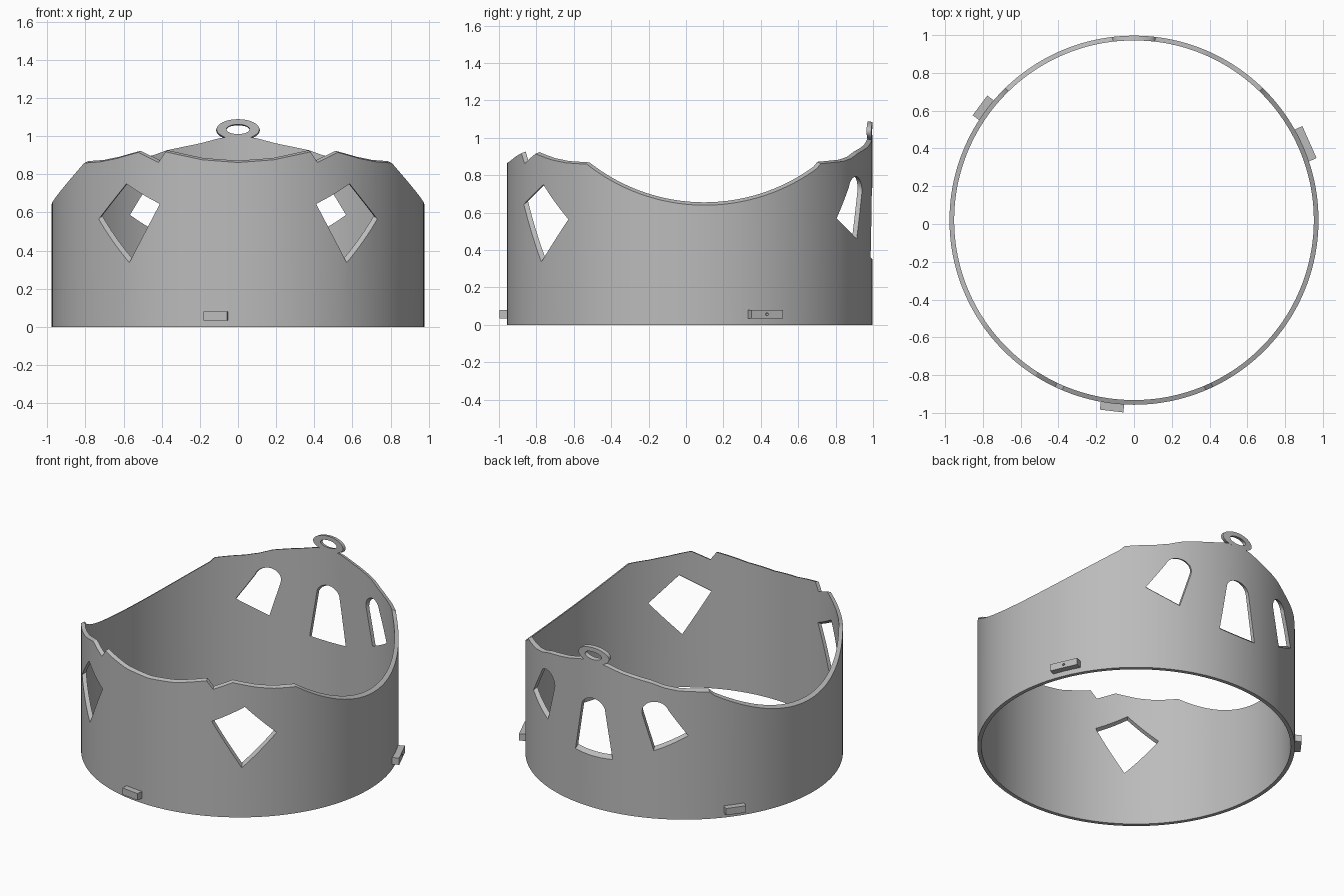
import bpy, bmesh
from math import sin, cos, pi, radians, degrees, sqrt, asin, acos
from mathutils import Vector, Matrix

if "Cube" in bpy.data.objects:
    bpy.data.objects.remove(bpy.data.objects["Cube"])

R, THICK, CY = 0.977, 0.025, 0.02
APEX = Vector((0, CY, 1.25))      # all cuts narrow toward this point
INNER = 1 - THICK / R

grey = bpy.data.materials.new("plain grey")
grey.use_nodes = True
grey.diffuse_color = (0.5, 0.5, 0.5, 1)
grey.node_tree.nodes["Principled BSDF"].inputs["Base Color"].default_value = (0.5, 0.5, 0.5, 1)


def on_wall(angle, z, scale=1.0):
    """Point on the wall; angle in degrees from the front toward +x."""
    a = radians(angle)
    p = Vector((R * sin(a), CY - R * cos(a), z))
    return APEX + (p - APEX) * scale


def make_object(name, bm):
    bmesh.ops.recalc_face_normals(bm, faces=bm.faces)
    mesh = bpy.data.meshes.new(name)
    bm.to_mesh(mesh)
    bm.free()
    mesh.materials.append(grey)
    obj = bpy.data.objects.new(name, mesh)
    bpy.context.collection.objects.link(obj)
    return obj


def activate(obj):
    bpy.ops.object.select_all(action="DESELECT")
    obj.select_set(True)
    bpy.context.view_layer.objects.active = obj


def cut(target, cutter):
    cutter.hide_render = True
    mod = target.modifiers.new("cut", "BOOLEAN")
    mod.operation, mod.solver, mod.object = "DIFFERENCE", "EXACT", cutter
    activate(target)
    bpy.ops.object.modifier_apply(modifier=mod.name)
    bpy.data.objects.remove(cutter)


def bridge_loops(bm, loops):
    """Close a ring of vertex loops into a tube of quads."""
    n = len(loops[0])
    for k, loop in enumerate(loops):
        nxt = loops[(k + 1) % len(loops)]
        for i in range(n):
            j = (i + 1) % n
            bm.faces.new((loop[i], loop[j], nxt[j], nxt[i]))


# Upper edge: front and back heights by angle, with a round dip at each side
FRONT = [(0, .862), (11, .876), (22.9, .918), (25.3, .863), (32.4, .915),
         (41, .882), (47.5, .866), (55.7, .859)]
BACK = [(135.8, .862), (147, .874), (152, .89), (157, .918), (168, .955),
        (174, .982), (180, 1.0)]


def lerp(table, a):
    for (a0, z0), (a1, z1) in zip(table, table[1:]):
        if a <= a1:
            return z0 + (z1 - z0) * (a - a0) / (a1 - a0)
    return table[-1][1]


def rim_height(a):
    if a <= FRONT[-1][0]:
        return lerp(FRONT, a)
    if a >= BACK[0][0]:
        return lerp(BACK, a)
    y = CY - R * cos(radians(a))
    return 1.656 - sqrt(1.016 ** 2 - (y - 0.1) ** 2)


# Wall: columns of faces, with extra columns at the corners of the rim
corners = {a for a, _ in FRONT + BACK}
half = sorted(corners | {a for a in range(0, 181, 2)
                         if all(abs(a - c) > 0.6 for c in corners)})
angles = half + [-a for a in reversed(half[1:-1])]
bm = bmesh.new()
loops = [[], [], [], []]
for a in angles:
    z = rim_height(abs(a))
    top_in = on_wall(a, z, INNER)
    base = on_wall(a, 0)
    base_in = Vector((top_in.x, top_in.y, 0))
    for loop, p in zip(loops, (base, on_wall(a, z), top_in, base_in)):
        loop.append(bm.verts.new(p))
bridge_loops(bm, loops)
wall = make_object("ring_wall", bm)


def window_cutter(outline):
    bm = bmesh.new()
    near, far = ([bm.verts.new(on_wall(a, z, s)) for a, z in outline] for s in (0.9, 1.1))
    bm.faces.new(near)
    bm.faces.new(far)
    for i in range(len(outline)):
        j = (i + 1) % len(outline)
        bm.faces.new((near[i], near[j], far[j], far[i]))
    bmesh.ops.triangulate(bm, faces=bm.faces)
    return make_object("window_cutter", bm)


def arched(b0, b1, s1, s0, bulge):
    """Outline with a straight sill b0-b1 and an arch from s1 to s0."""
    b0, b1, s1, s0 = map(Vector, (b0, b1, s1, s0))
    mid, side = (s0 + s1) / 2, (s1 - s0) / 2
    arch = []
    for i in range(13):
        t = pi * i / 12
        arch.append(mid + side * cos(t) + bulge * sin(t))
    return [b0, b1] + arch


# Windows: a kite on each side of the front, three arches at the back
kite = [(36.8, .75), (48.4, .565), (35.7, .337), (24.8, .645)]
side_arch = arched((180 - 36.5, .57), (180 - 24, .46), (180 - 19.7, .70),
                   (180 - 29.3, .74), Vector((1.2, .07)))
middle_arch = arched((180 - 8.2, .36), (180 + 8.2, .36), (180 + 5.2, .67),
                     (180 - 5.2, .67), Vector((0, .072)))
for sign in (1, -1):
    for outline in (kite, side_arch):
        cut(wall, window_cutter([(sign * a, z) for a, z in outline]))
cut(wall, window_cutter(middle_arch))

# Hanging loop: flat oval ring curved along the wall
bm = bmesh.new()
loops = [[], [], [], []]
for i in range(48):
    t = 2 * pi * i / 48
    spots = [(.115, .054, 1), (.115, .054, INNER), (.062, .026, INNER), (.062, .026, 1)]
    for loop, (w, h, s) in zip(loops, spots):
        loop.append(bm.verts.new(on_wall(180 - degrees(w / R) * cos(t), 1.031 + h * sin(t), s)))
bridge_loops(bm, loops)
hanging_loop = make_object("hanging_loop", bm)


# Tabs: three small blocks around the foot of the wall
def tab(name, angle, length):
    bm = bmesh.new()
    bmesh.ops.create_cube(bm, size=1)
    place = (Matrix.Translation((0, CY, 0)) @ Matrix.Rotation(radians(angle), 4, "Z")
             @ Matrix.Translation((0.987, 0, 0.057)) @ Matrix.Diagonal((0.06, length, 0.046, 1)))
    bmesh.ops.transform(bm, matrix=place, verts=bm.verts)
    return make_object(name, bm)


tab("front_tab", -96.7, .125)
left_tab = tab("left_tab", 24, .185)
tab("right_tab", 143.3, .13)

# Pin hole in the long tab
bm = bmesh.new()
bmesh.ops.create_cone(bm, cap_ends=True, segments=16, radius1=.008, radius2=.008, depth=.05)
bmesh.ops.transform(bm, verts=bm.verts, matrix=Matrix.Translation((0, CY, 0))
                    @ Matrix.Rotation(radians(24), 4, "Z")
                    @ Matrix.Translation((1.01, 0, .057)) @ Matrix.Rotation(pi / 2, 4, "Y"))
cut(left_tab, make_object("pin_cutter", bm))

for obj in (wall, hanging_loop):
    activate(obj)
    bpy.ops.object.shade_smooth_by_angle(angle=radians(30))
